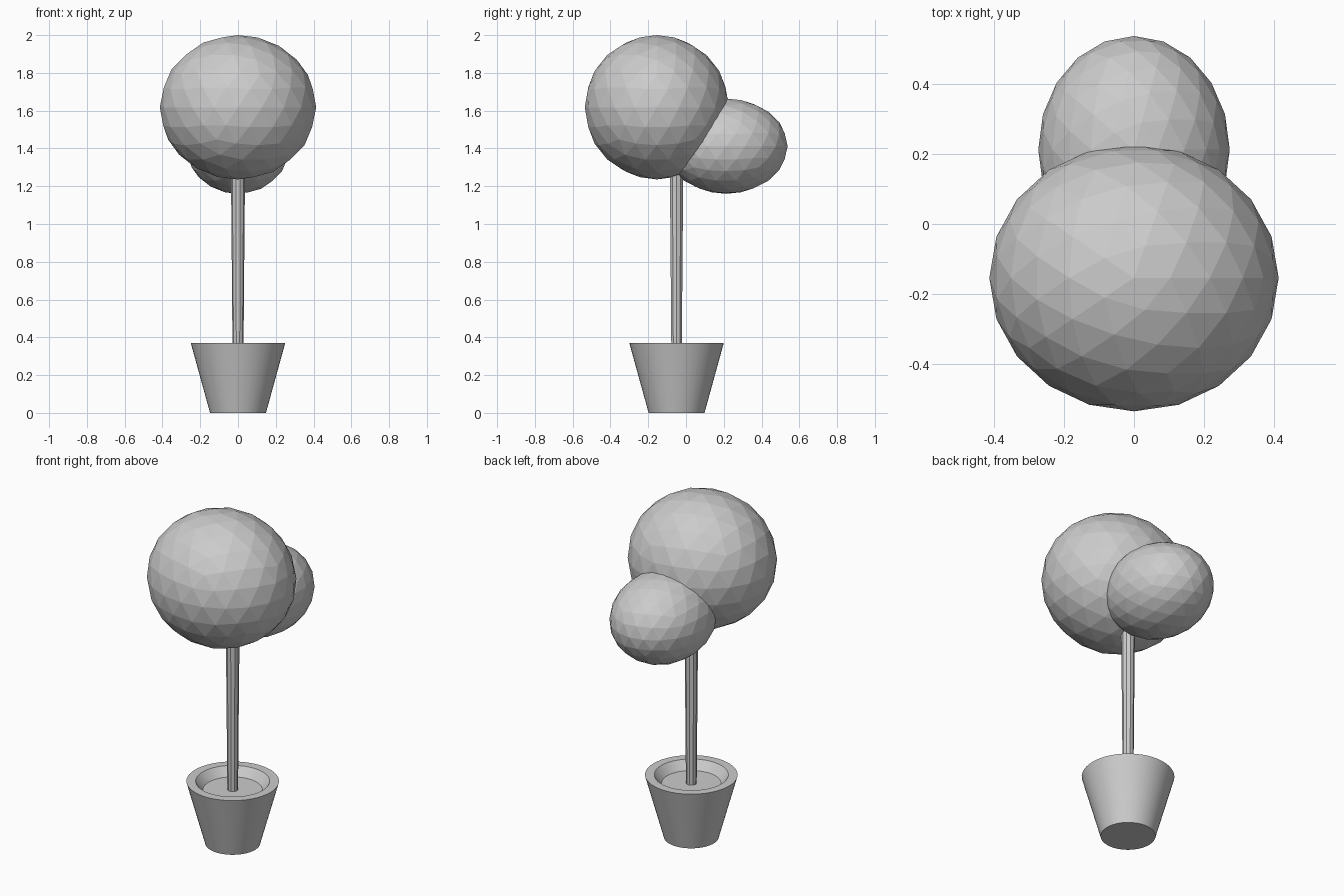
import bpy, bmesh, math

if "Cube" in bpy.data.objects:
    bpy.data.objects.remove(bpy.data.objects["Cube"])

CY = -0.05  # pot and trunk axis


def lathe(name, profile, sides, smooth):
    """Spin an (r, z) profile around the vertical axis; end loops are capped."""
    bm = bmesh.new()
    rings = []
    for r, z in profile:
        rings.append([bm.verts.new((r * math.cos(2 * math.pi * i / sides),
                                    r * math.sin(2 * math.pi * i / sides), z))
                      for i in range(sides)])
    for a, b in zip(rings, rings[1:]):
        for i in range(sides):
            j = (i + 1) % sides
            bm.faces.new((a[i], a[j], b[j], b[i]))
    bm.faces.new(rings[0][::-1])
    bm.faces.new(rings[-1])
    mesh = bpy.data.meshes.new(name)
    bm.to_mesh(mesh)
    bm.free()
    ob = bpy.data.objects.new(name, mesh)
    bpy.context.collection.objects.link(ob)
    ob.location.y = CY
    if smooth:
        bpy.ops.object.select_all(action='DESELECT')
        ob.select_set(True)
        bpy.context.view_layer.objects.active = ob
        bpy.ops.object.shade_smooth_by_angle(angle=math.radians(30))
    return ob


def foliage(name, center, radii):
    """Faceted ellipsoid clump of leaves."""
    bpy.ops.mesh.primitive_ico_sphere_add(subdivisions=3, radius=1, location=center)
    ob = bpy.context.object
    ob.name = name
    ob.scale = radii


# Tapered pot with thick rim and recessed soil
lathe("pot", [(0.148, 0), (0.25, 0.37), (0.2, 0.37), (0.16, 0.32)], 48, True)

# Slim trunk, slightly thicker towards the crown
lathe("trunk", [(0.029, 0.315), (0.033, 0.8), (0.038, 1.35)], 10, False)

# Two leaf clumps
foliage("large_foliage", (0, -0.154, 1.618), (0.414, 0.382, 0.382))
foliage("small_foliage", (0, 0.213, 1.412), (0.274, 0.325, 0.252))
